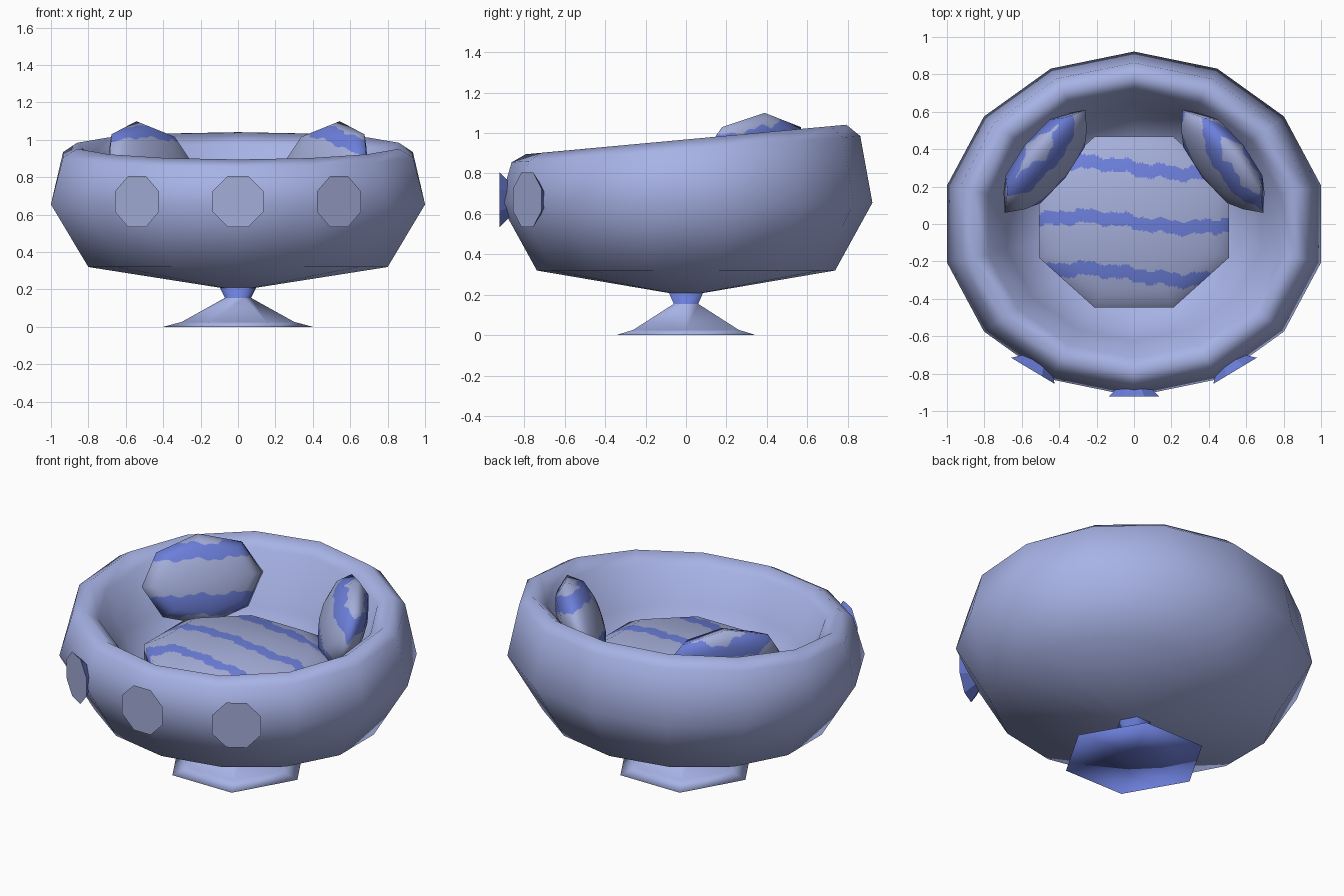
import bpy, bmesh
from math import sin, cos, pi, radians
from mathutils import Matrix, Vector

cube = bpy.data.objects.get("Cube")
if cube:
    bpy.data.objects.remove(cube, do_unlink=True)


def material(name, rgb):
    m = bpy.data.materials.new(name)
    m.use_nodes = True
    m.diffuse_color = (*rgb, 1)
    m.node_tree.nodes["Principled BSDF"].inputs["Base Color"].default_value = (*rgb, 1)
    return m


LAVENDER = material("lavender", (0.39, 0.45, 0.79))
BLUE = material("deep blue", (0.15, 0.21, 0.70))
PALE = material("pale grey lavender", (0.37, 0.42, 0.69))


def lathe(profile, sides, rx=1, ry=1, phase=0):
    """Spin (radius, height[, tilt]) points around z; radius 0 makes a pole."""
    bm = bmesh.new()
    rings = []
    for r, z, *t in profile:
        if r == 0:
            rings.append([bm.verts.new((0, 0, z))] * sides)
            continue
        ring = []
        for i in range(sides):
            a = phase + 2 * pi * i / sides
            x, y = r * rx * cos(a), r * ry * sin(a)
            ring.append(bm.verts.new((x, y, z + (t[0] * y if t else 0))))
        rings.append(ring)
    for low, high in zip(rings, rings[1:]):
        for i in range(sides):
            j = (i + 1) % sides
            corners = dict.fromkeys((low[i], low[j], high[j], high[i]))
            bm.faces.new(list(corners))
    bmesh.ops.recalc_face_normals(bm, faces=bm.faces)
    return bm


def finish(name, bm, materials, matrix=Matrix(), angle=60):
    mesh = bpy.data.meshes.new(name)
    bm.to_mesh(mesh)
    bm.free()
    for m in materials:
        mesh.materials.append(m)
    ob = bpy.data.objects.new(name, mesh)
    bpy.context.collection.objects.link(ob)
    ob.matrix_world = matrix
    bpy.ops.object.select_all(action='DESELECT')
    ob.select_set(True)
    bpy.context.view_layer.objects.active = ob
    bpy.ops.object.shade_smooth_by_angle(angle=radians(angle))
    return ob


# Bowl: thick shell with a rim that rises towards the back
bowl = lathe([(0, 0.2), (0.1, 0.21), (0.8, 0.32), (1, 0.655), (0.935, 0.92, 0.075),
              (0.86, 0.968, 0.092), (0.78, 0.91, 0.09), (0.68, 0.66), (0.52, 0.43),
              (0, 0.36)], 14, 1.026, 0.922, pi / 2)
finish("bowl", bowl, [LAVENDER], angle=180)

# Pedestal: six-sided foot, with its narrow neck and underside in blue
pedestal = lathe([(0, 0.03), (0.4, 0), (0.3, 0.027), (0.07, 0.155), (0.1, 0.215),
                  (0, 0.22)], 6)
for f in pedestal.faces:
    f.material_index = 1 if f.normal.z < 0 else 0
finish("pedestal", pedestal, [LAVENDER, BLUE], angle=180)

# Round lamps on the front: flared blue sides, pale faces
for name, x, y, turn in (("front_lamp", 0, -0.922, 0), ("left_lamp", 0.54, -0.785, 31),
                         ("right_lamp", -0.54, -0.785, -31)):
    lamp = lathe([(0, -0.07), (0.07, -0.07), (0.147, 0), (0, 0)], 8, phase=pi / 8)
    for f in lamp.faces:
        f.material_index = 1 if f.normal.z > 0.9 else 0
    place = (Matrix.Translation((x, y, 0.67)) @ Matrix.Rotation(radians(turn), 4, 'Z')
             @ Matrix.Rotation(pi / 2, 4, 'X'))
    finish(name, lamp, [BLUE, PALE], place, 30)


def wobble(x):
    return 0.008 * sin(31 * x) + 0.005 * sin(73 * x + 1)


def cushion(name, half, size, phase, stripe, matrix):
    """Faceted pad, finely divided so wavy stripes can be coloured by rule."""
    lower = [(r, -z) for r, z in reversed(half) if z]
    profile = [(r, z * size[2]) for r, z in lower + half]
    bm = lathe(profile, 8, size[0], size[1], phase)
    bmesh.ops.subdivide_edges(bm, edges=bm.edges[:], cuts=24, use_grid_fill=True)
    for f in bm.faces:
        f.material_index = 1 if stripe(f.calc_center_median()) else 0
    ob = finish(name, bm, [PALE, BLUE], matrix, 180)
    # Rounded shading over the flat facets
    normals = [Vector([c / s ** 2 for c, s in zip(v.co, size)]).normalized()
               for v in ob.data.vertices]
    ob.data.normals_split_custom_set_from_vertices(normals)


def seat_stripe(p):
    y = p.y + 0.03 * sin(5.5 * p.x) + wobble(p.x)
    return any(abs(y - row) < 0.036 for row in (-0.28, 0, 0.29))


def pillow_stripe(p, slant):
    y = p.y - slant * p.x + 0.012 * sin(9 * p.x) + wobble(p.x)
    return 0.12 < y < 0.205 or -0.195 < y < -0.075


# Seat cushion with an upright edge
cushion("seat_cushion", [(1, 0.35), (0.77, 0.75), (0, 0.9)], (0.55, 0.495, 0.16), pi / 8,
        seat_stripe, Matrix.Translation((0, 0.01, 0.595)))

# Two back pillows, leaning outwards
lean = radians(20)
lens = [(1, 0)] + [(cos(radians(a)), sin(radians(a))) for a in (40, 65)] + [(0, 1)]
for name, s, slant in (("left_pillow", 1, 0.28), ("right_pillow", -1, 0)):
    out = Vector((0.79 * s, 0.62, 0)).normalized()
    along = Vector((-out.y * s, out.x * s, 0))
    up = out * sin(lean) + Vector((0, 0, cos(lean)))
    place = Matrix((along, up, along.cross(up))).transposed().to_4x4()
    place.translation = (0.475 * s, 0.335, 0.86)
    cushion(name, lens, (0.35, 0.255, 0.12), 0,
            lambda p: pillow_stripe(p, slant), place)
